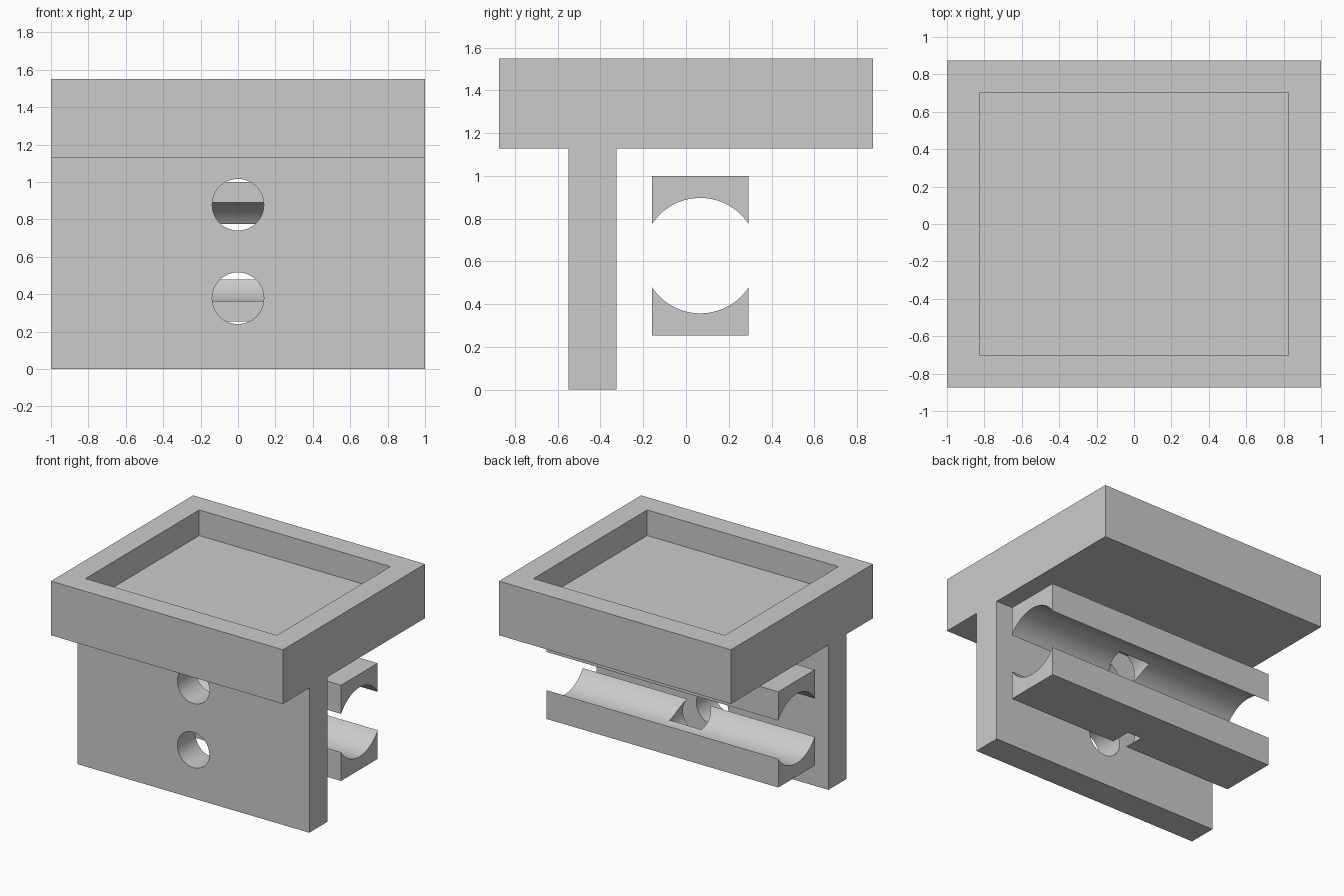
import bpy, bmesh, math
from mathutils import Matrix, Vector

cube = bpy.data.objects.get("Cube")
if cube:
    bpy.data.objects.remove(cube, do_unlink=True)

GREY = (0.6, 0.6, 0.6, 1)
mat = bpy.data.materials.new("plain grey")
mat.use_nodes = True
mat.diffuse_color = GREY
mat.node_tree.nodes["Principled BSDF"].inputs["Base Color"].default_value = GREY

HOLE_HEIGHTS = (0.378, 0.878)
HOLE_RADIUS, HOLE_END_Y = 0.138, 0.005
BORE_Y, BORE_Z, BORE_RADIUS = 0.067, 0.627, 0.27


def make_object(name, bm):
    bmesh.ops.recalc_face_normals(bm, faces=bm.faces[:])
    mesh = bpy.data.meshes.new(name)
    bm.to_mesh(mesh)
    bm.free()
    mesh.materials.append(mat)
    obj = bpy.data.objects.new(name, mesh)
    bpy.context.collection.objects.link(obj)
    return obj


def box(size, centre):
    bm = bmesh.new()
    bmesh.ops.create_cube(bm, size=1, matrix=Matrix.Translation(centre) @ Matrix.Diagonal((*size, 1)))
    return bm


def drill(obj, cutters):
    for cutter in cutters:
        mod = obj.modifiers.new("hole", 'BOOLEAN')
        mod.operation = 'DIFFERENCE'
        mod.solver = 'EXACT'
        mod.object = cutter
    bpy.ops.object.select_all(action='DESELECT')
    obj.select_set(True)
    bpy.context.view_layer.objects.active = obj
    for mod in list(obj.modifiers):
        bpy.ops.object.modifier_apply(modifier=mod.name)
    bpy.ops.object.shade_smooth_by_angle(angle=math.radians(30))


# Tray: a flat rim, then straight walls down to the recess floor
bm = box((2, 1.75, 0.422), (0, 0, 1.339))
bm.normal_update()
top = max(bm.faces, key=lambda f: f.calc_center_median().z)
bmesh.ops.inset_region(bm, faces=[top], thickness=0.175, use_even_offset=True)
floor = bmesh.ops.extrude_discrete_faces(bm, faces=[top])["faces"][0]
bmesh.ops.translate(bm, verts=floor.verts[:], vec=(0, 0, -0.2))
make_object("tray", bm)

# Screw hole cutters, ending inside the clamp bars
cutters = []
for z in HOLE_HEIGHTS:
    bm = bmesh.new()
    turn = Matrix.Rotation(math.pi / 2, 4, 'X')
    length = 0.8
    bmesh.ops.create_cone(bm, cap_ends=True, segments=64, radius1=HOLE_RADIUS, radius2=HOLE_RADIUS,
                          depth=length, matrix=Matrix.Translation((0, HOLE_END_Y - length / 2, z)) @ turn)
    cutter = make_object("hole_cutter", bm)
    cutter.hide_render = True
    cutters.append(cutter)

# Upright plate
plate = make_object("upright_plate", box((2, 0.225, 1.128), (0, -0.4375, 0.564)))
drill(plate, cutters)


# Clamp bars with a round channel facing the other bar
def clamp_bar(name, side, cutter):
    half_width, outer = 0.225, 0.373
    spread = math.asin(half_width / BORE_RADIUS)
    steps = 32
    profile = [(-half_width, outer)]
    for i in range(steps + 1):
        a = spread * (2 * i / steps - 1)
        profile.append((BORE_RADIUS * math.sin(a), BORE_RADIUS * math.cos(a)))
    profile.append((half_width, outer))
    bm = bmesh.new()
    face = bm.faces.new([bm.verts.new((-1, BORE_Y + y, BORE_Z + side * z)) for y, z in profile])
    ext = bmesh.ops.extrude_face_region(bm, geom=[face], use_keep_orig=True)
    moved = [v for v in ext["geom"] if isinstance(v, bmesh.types.BMVert)]
    bmesh.ops.translate(bm, verts=moved, vec=Vector((2, 0, 0)))
    drill(make_object(name, bm), [cutter])


clamp_bar("lower_clamp_bar", -1, cutters[0])
clamp_bar("upper_clamp_bar", 1, cutters[1])

for cutter in cutters:
    bpy.data.objects.remove(cutter, do_unlink=True)
